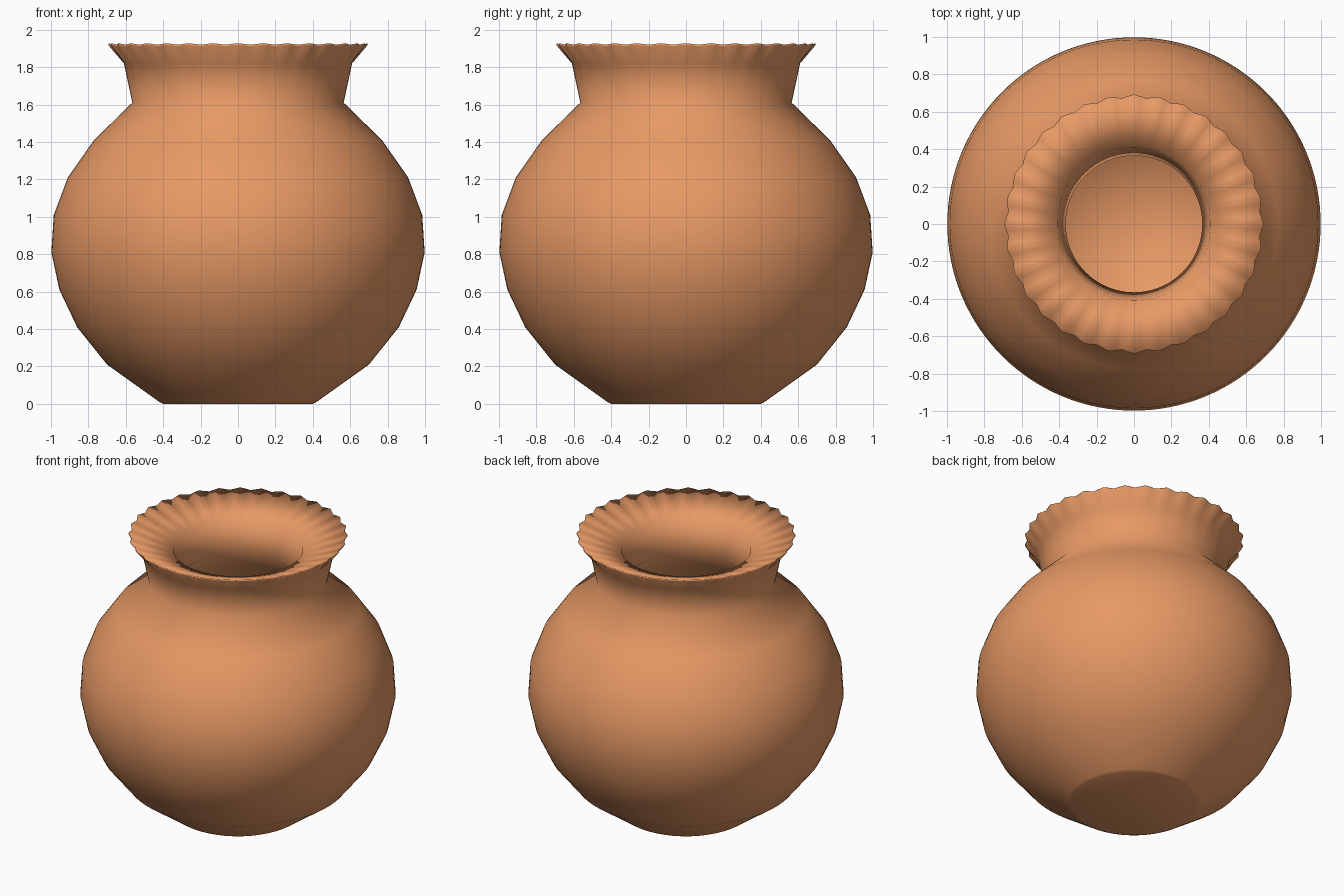
import bpy, bmesh, math

if "Cube" in bpy.data.objects:
    bpy.data.objects.remove(bpy.data.objects["Cube"])

SEGMENTS = 128
WAVES = 32

# Outer wall, base to neck (radius, height)
outer = [(0.42, 0.01), (0.70, 0.21), (0.86, 0.41), (0.955, 0.61), (0.998, 0.81),
         (0.985, 1.01), (0.91, 1.21), (0.77, 1.41), (0.565, 1.61), (0.61, 1.82)]
# Flared lip, carrying the scalloped wave
lip = [(0.684, 1.914), (0.684, 1.924)]
# Thick inner wall follows the outer wall, 0.2 further in, from mouth to floor
inner = [(r - 0.2, z) for r, z in reversed(outer[1:])] + [(0.40, 0.012)]
profile = [(0.40, 0.0)] + outer + lip + inner

bm = bmesh.new()


def make_ring(radius, height):
    """One lathe ring; the lip rings ripple in radius and height."""
    ripple = (radius, height) in lip
    ring = []
    for i in range(SEGMENTS):
        a = 2 * math.pi * i / SEGMENTS
        wave = math.cos(WAVES * a) if ripple else 0.0
        r = radius + 0.009 * wave
        ring.append(bm.verts.new((r * math.cos(a), r * math.sin(a), height + 0.004 * wave)))
    return ring


# Lathe the walls
rings = [make_ring(r, z) for r, z in profile]
for low, high in zip(rings, rings[1:]):
    for i in range(SEGMENTS):
        j = (i + 1) % SEGMENTS
        bm.faces.new((low[i], low[j], high[j], high[i]))

# Underside and inner floor as fans
for ring, height in ((rings[0], 0.0), (rings[-1], 0.012)):
    centre = bm.verts.new((0, 0, height))
    for i in range(SEGMENTS):
        bm.faces.new((ring[i], ring[(i + 1) % SEGMENTS], centre))

bmesh.ops.recalc_face_normals(bm, faces=bm.faces[:])
for face in bm.faces:
    face.smooth = True

mesh = bpy.data.meshes.new("clay_pot")
bm.to_mesh(mesh)
bm.free()
pot = bpy.data.objects.new("clay_pot", mesh)
bpy.context.collection.objects.link(pot)

# Terracotta colour
clay = bpy.data.materials.new("terracotta")
clay.diffuse_color = (0.80, 0.32, 0.13, 1.0)
clay.use_nodes = True
clay.node_tree.nodes["Principled BSDF"].inputs["Base Color"].default_value = clay.diffuse_color
mesh.materials.append(clay)
